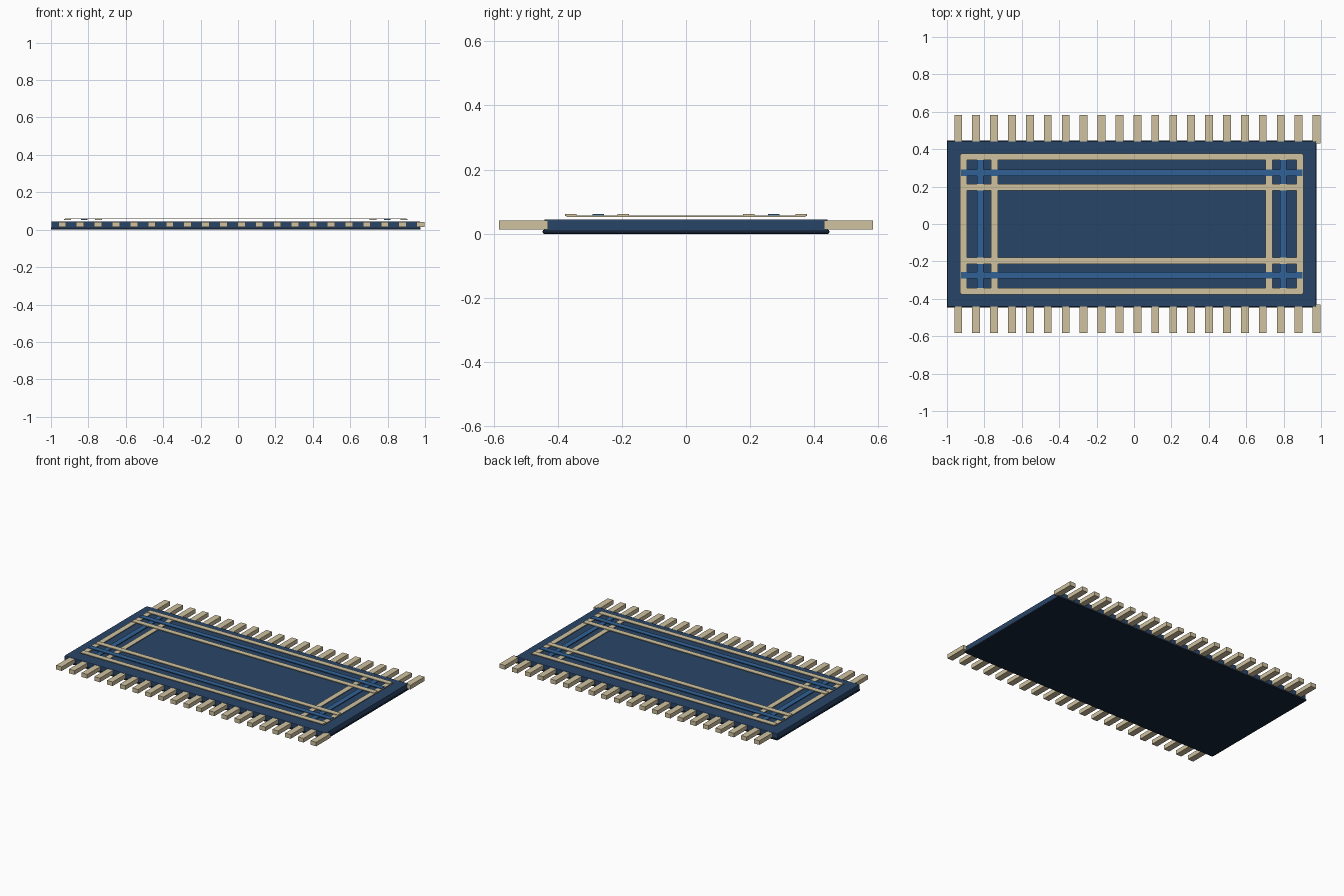
import bpy

if "Cube" in bpy.data.objects:
    bpy.data.objects.remove(bpy.data.objects["Cube"])

def material(name, rgb):
    m = bpy.data.materials.new(name)
    m.diffuse_color = (*rgb, 1)
    m.use_nodes = True
    m.node_tree.nodes["Principled BSDF"].inputs["Base Color"].default_value = m.diffuse_color
    return m

navy = material("navy", (0.022, 0.06, 0.14))
dark = material("dark_navy", (0.008, 0.018, 0.04))
blue = material("blue", (0.03, 0.12, 0.3))
cream = material("cream", (0.63, 0.54, 0.35))

def box(name, x, y, z, mat, bevel=0):
    # x, y, z are (min, max) ranges
    bpy.ops.mesh.primitive_cube_add(size=1, location=[(a + b) / 2 for a, b in (x, y, z)])
    o = bpy.context.object
    o.name = name
    o.scale = [b - a for a, b in (x, y, z)]
    bpy.ops.object.transform_apply(location=False, rotation=False, scale=True)
    o.data.materials.append(mat)
    if bevel:
        b = o.modifiers.new("bevel", 'BEVEL')
        b.width = bevel
        b.segments = 2
    return o

CX = -0.012  # woven part sits slightly left of the fringe

# Backing and pile
box("rug_backing", (CX - 0.988, CX + 0.988), (-0.447, 0.447), (0, 0.013), dark, 0.005)
box("rug_body", (CX - 0.985, CX + 0.985), (-0.442, 0.442), (0.008, 0.045), navy, 0.004)

# Border bands, raised just above the pile; long ones overlap short ones
for s in (-1, 1):
    for i, (d, mat) in enumerate(((0.899, cream), (0.81, blue), (0.734, cream))):
        c = CX + s * d
        box(f"short_band_{i}", (c - 0.018, c + 0.018), (-0.372, 0.372), (0.052, 0.057), mat)
    for i, (c, mat) in enumerate(((0.359, cream), (0.274, blue), (0.196, cream))):
        box(f"long_band_{i}", (CX - 0.913, CX + 0.913), (s * c - 0.018, s * c + 0.018),
            (0.056, 0.061), mat)

# Fringe along both long sides
for s in (-1, 1):
    for i in range(21):
        c = -0.94 + i * 0.0958
        box("fringe_tassel", (c - 0.021, c + 0.021), sorted((s * 0.43, s * 0.583)),
            (0.014, 0.042), cream)
